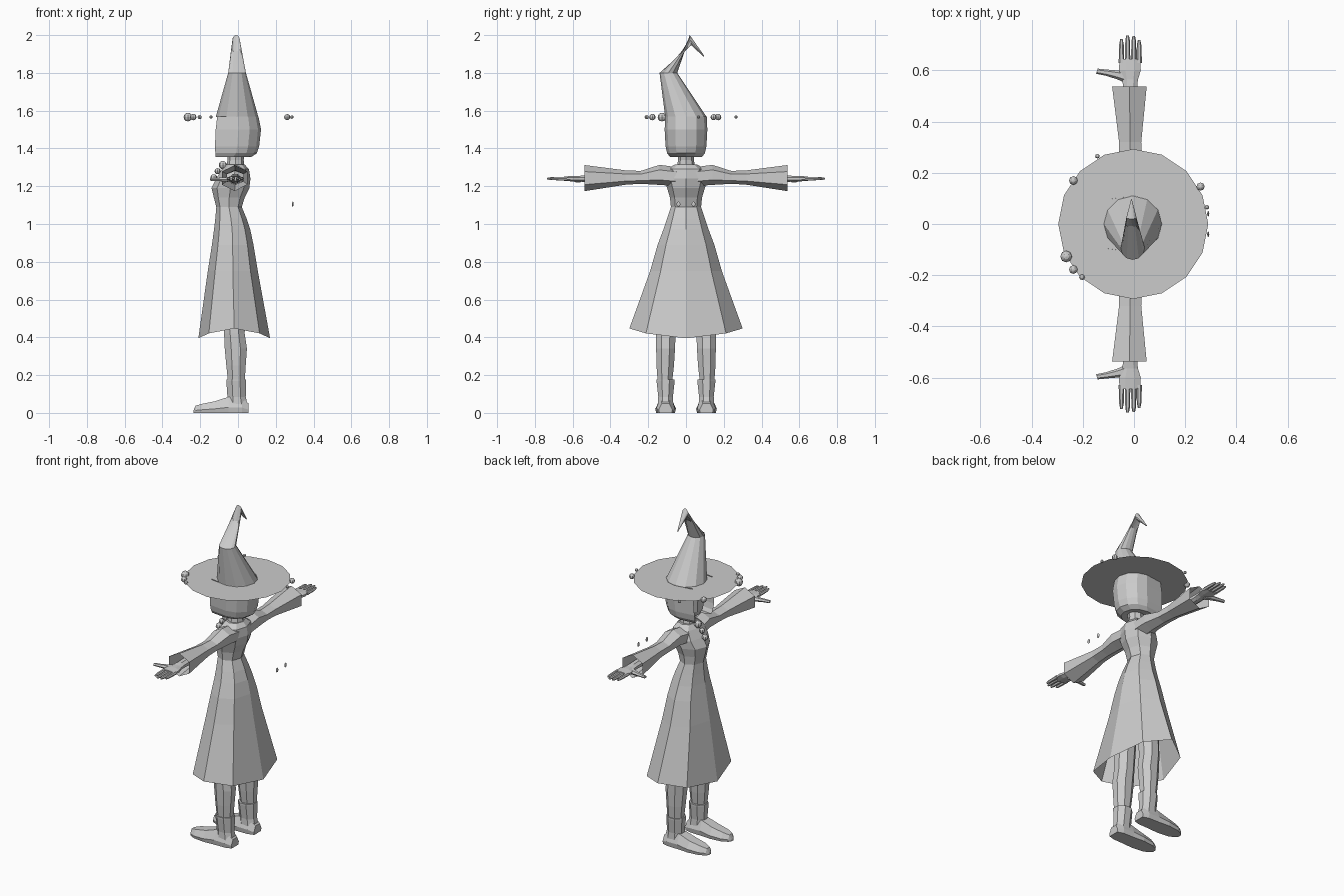
import bpy, bmesh, math
from mathutils import Vector

if "Cube" in bpy.data.objects:
    bpy.data.objects.remove(bpy.data.objects["Cube"])

grey = bpy.data.materials.new("pale_grey")
grey.diffuse_color = (0.6, 0.6, 0.6, 1)
grey.use_nodes = True
grey.node_tree.nodes["Principled BSDF"].inputs["Base Color"].default_value = grey.diffuse_color


def finish(name, bm):
    bmesh.ops.recalc_face_normals(bm, faces=bm.faces)
    me = bpy.data.meshes.new(name)
    bm.to_mesh(me)
    bm.free()
    me.materials.append(grey)
    ob = bpy.data.objects.new(name, me)
    bpy.context.collection.objects.link(ob)
    return ob


def loft(name, rings, caps=(True, True), closed=True):
    """Skin a list of equal-length point rings."""
    bm = bmesh.new()
    vs = [[bm.verts.new(p) for p in r] for r in rings]
    n = len(vs[0])
    for a, b in zip(vs, vs[1:]):
        for i in range(n if closed else n - 1):
            j = (i + 1) % n
            bm.faces.new((a[i], a[j], b[j], b[i]))
    if caps[0]:
        bm.faces.new(vs[0])
    if caps[1]:
        bm.faces.new(vs[-1])
    return finish(name, bm)


def oval(c, u, v, n, turn=0.0):
    """Ring around c spanned by the half axes u and v."""
    c, u, v = Vector(c), Vector(u), Vector(v)
    ang = [turn + 2 * math.pi * i / n for i in range(n)]
    return [c + u * math.cos(a) + v * math.sin(a) for a in ang]


def flat(z, xf, xb, hy, n=8, y=0.0, turn=0.0):
    """Horizontal ring from front xf to back xb with half width hy."""
    return oval(((xf + xb) / 2, y, z), ((xb - xf) / 2, 0, 0), (0, hy, 0), n, turn)


def ball(name, c, r, scale=(1, 1, 1)):
    bm = bmesh.new()
    bmesh.ops.create_uvsphere(bm, u_segments=8, v_segments=6, radius=r)
    for v in bm.verts:
        v.co = Vector(c) + v.co * Vector(scale)
    return finish(name, bm)


# Skirt with a hem that dips at front and back
skirt = [flat(*s) for s in [(1.09, -.115, .02, .08), (1.03, -.12, .045, .10),
                            (.97, -.127, .065, .12), (.89, -.138, .082, .15),
                            (.75, -.16, .105, .19), (.44, -.21, .17, .30)]]
for p in skirt[-1]:
    p.z = .447 - .052 * (1 - (p.y / .30) ** 2)
loft("skirt", skirt, (False, False))

# Bodice and neck
loft("bodice", [flat(*s) for s in [(1.09, -.115, .02, .08), (1.14, -.128, .035, .085),
                                   (1.19, -.14, .06, .10), (1.24, -.115, .066, .115),
                                   (1.29, -.085, .058, .10), (1.315, -.065, .035, .06)]],
     (False, True))
loft("neck", [flat(1.29, -.065, .035, .05), flat(1.34, -.055, .03, .042),
              flat(1.39, -.06, .04, .045)])

# Face and open-fronted hair
loft("face", [flat(z, xf, xb, hy, 10, turn=math.pi / 10) for z, xf, xb, hy in [
    (1.365, -.08, .05, .055), (1.40, -.10, .08, .085), (1.47, -.105, .10, .098),
    (1.57, -.10, .10, .098)]])
hair = []
for z, xf, xb, hy in [(1.355, -.12, .07, .085), (1.375, -.12, .10, .10),
                      (1.41, -.122, .112, .108), (1.50, -.118, .122, .113),
                      (1.57, -.11, .108, .11)]:
    ring = flat(z, xf, xb, hy, 12)
    hair.append(ring[8:] + ring[:5])
    hair[-1][0].x = hair[-1][-1].x = xf
loft("hair", hair, (False, False), closed=False)
loft("hair_underside", [hair[0], [Vector((p.x * .5, p.y * .5, 1.36)) for p in hair[0]]],
     (False, False), closed=False)

# Hat: flat brim and crooked cone with a folded tip
bm = bmesh.new()
bmesh.ops.create_circle(bm, cap_ends=True, segments=16, radius=.293)
for v in bm.verts:
    v.co += Vector((-.003, 0, 1.566))
finish("hat_brim", bm)
loft("hat_cone", [
    oval((-.005, 0, 1.566), (.113, 0, 0), (0, .11, 0), 12),
    oval((-.005, -.093, 1.80), (.047, 0, 0), (0, .047, 0), 12),
    oval((-.01, .024, 1.973), (.02, 0, 0), (0, -.004, .027), 12),
    oval((-.01, .095, 1.888), (.002, 0, 0), (0, .002, .002), 12)], (False, True))

# Beads around the brim and at the throat
for i, (x, y, r) in enumerate([(-.265, -.127, .023), (-.237, -.178, .017),
                               (-.203, -.208, .011), (-.237, .17, .017),
                               (-.143, .265, .009), (.26, .146, .016),
                               (.285, .066, .009)]):
    ball(f"brim_bead_{i}", (x, y, 1.566), r)
for i, (x, z, r) in enumerate([(-.08, 1.312, .022), (-.108, 1.28, .016),
                               (-.128, 1.245, .018)]):
    ball(f"throat_bead_{i}", (x, 0, z), r)

for side, s in (("left", -1), ("right", 1)):
    # Sleeve: hexagonal tube flaring to an open cuff
    loft(side + "_sleeve", [
        oval((cx, s * y, cz), (0, 0, rz), (rx, 0, 0), 6)
        for y, cx, cz, rx, rz in [(.04, -.015, 1.25, .07, .05), (.14, -.01, 1.26, .06, .053),
                                  (.24, -.014, 1.247, .05, .034), (.32, -.015, 1.246, .05, .038),
                                  (.537, -.018, 1.243, .078, .069)]], (True, False))
    # Forearm and palm
    loft(side + "_hand", [
        oval((cx, s * y, 1.24), (rx, 0, 0), (0, 0, rz), 8, math.pi / 8)
        for y, cx, rx, rz in [(.40, -.015, .03, .028), (.535, -.015, .03, .02),
                              (.565, -.015, .033, .016), (.60, -.016, .046, .016),
                              (.645, -.016, .044, .012)]])
    # Four fingers and a thumb
    for i, (x, tip) in enumerate([(-.049, .722), (-.025, .737), (-.001, .735), (.02, .718)]):
        loft(f"{side}_finger_{i}", [
            oval((x + dx, s * y, 1.24), (r, 0, 0), (0, 0, r), 6)
            for y, dx, r in [(.63, 0, .011), (tip - .02, 0, .009), (tip, 0, .005)]])
    loft(side + "_thumb", [
        oval((x, s * y, 1.236), (.3 * r, s * r, 0), (0, 0, .8 * r), 6)
        for x, y, r in [(-.02, .572, .024), (-.06, .582, .017), (-.105, .591, .012),
                        (-.145, .597, .010)]])

    # Leg and ankle boot
    loft(side + "_leg", [flat(z, xf, xb, hy, 8, s * y, math.pi / 8) for z, xf, xb, hy, y in [
        (.15, -.055, .038, .04, .112), (.25, -.066, .045, .05, .11),
        (.34, -.075, .052, .054, .108), (.42, -.078, .04, .056, .107),
        (.65, -.085, .045, .06, .095)]])
    loft(side + "_boot_shaft", [flat(z, xf, xb, hy, 8, s * .108, math.pi / 8) for z, xf, xb, hy in [
        (.02, -.06, .06, .046), (.085, -.06, .045, .042), (.168, -.066, .046, .052),
        (.178, -.066, .046, .052), (.178, -.055, .036, .041)]])
    foot = []
    for x, w, top in [(.056, .036, .05), (.02, .048, .08), (-.05, .05, .085),
                      (-.12, .055, .062), (-.19, .046, .048), (-.225, .026, .038),
                      (-.235, .012, .014)]:
        foot.append([(x, s * .108 + w * a, top * b) for a, b in
                     [(-.9, 0), (-1, .35), (-.55, 1), (.55, 1), (1, .35), (.9, 0)]])
    loft(side + "_shoe", foot)
    # Small loose discs behind the back
    ball(side + "_disc", (.29, s * .04, 1.105), .014, (.3, .75, 1))
